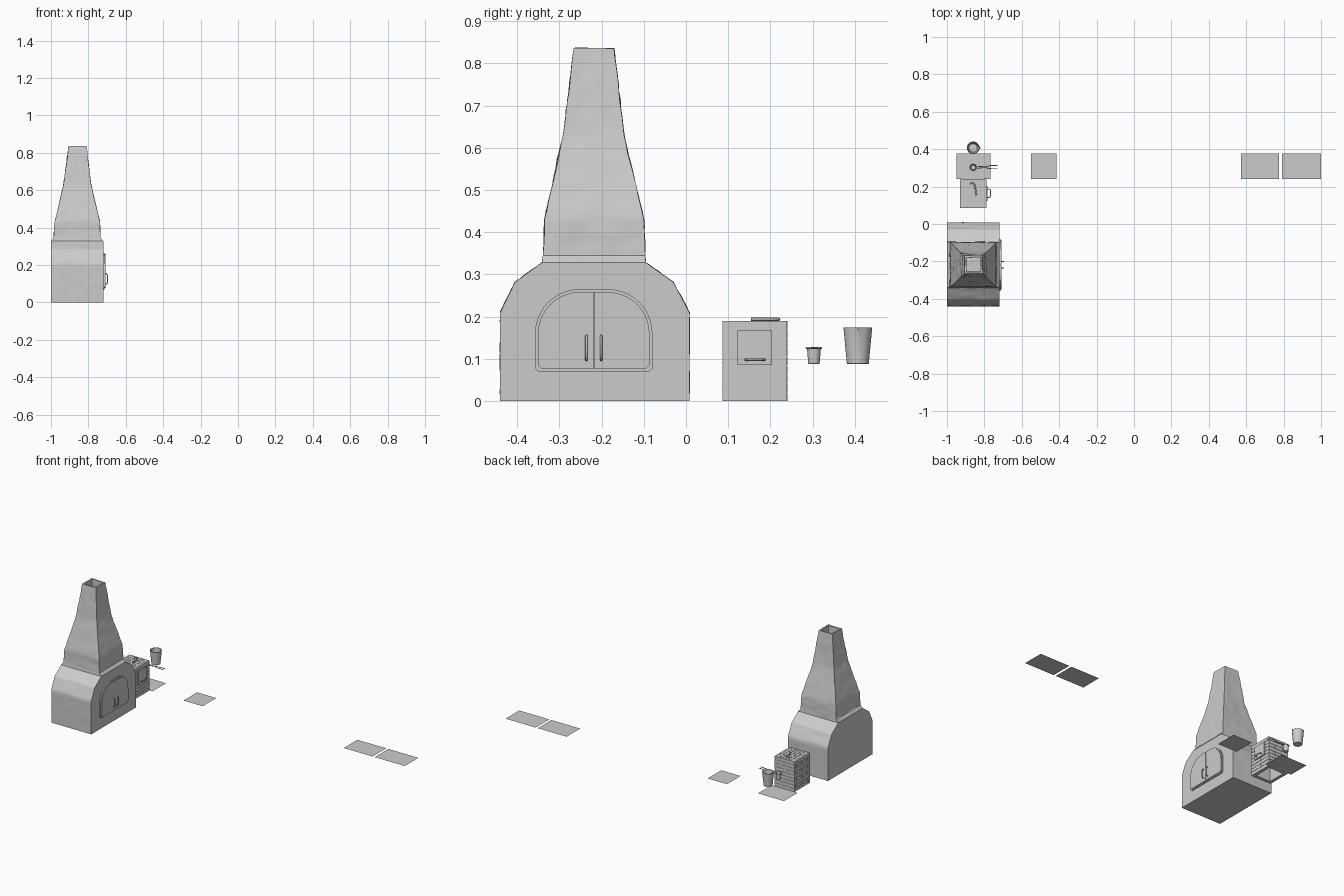
import bpy, bmesh, math
from mathutils import Vector, noise

if "Cube" in bpy.data.objects:
    bpy.data.objects.remove(bpy.data.objects["Cube"])


def finish(name, bm, smooth=None):
    bmesh.ops.recalc_face_normals(bm, faces=bm.faces)
    me = bpy.data.meshes.new(name)
    bm.to_mesh(me)
    bm.free()
    ob = bpy.data.objects.new(name, me)
    bpy.context.collection.objects.link(ob)
    if smooth:
        bpy.ops.object.select_all(action='DESELECT')
        ob.select_set(True)
        bpy.context.view_layer.objects.active = ob
        bpy.ops.object.shade_smooth_by_angle(angle=math.radians(smooth))
    return ob


def loft(bm, rings, cap_start=True, cap_end=True):
    loops = [[bm.verts.new(p) for p in r] for r in rings]
    n = len(loops[0])
    for a, b in zip(loops, loops[1:]):
        for i in range(n):
            bm.faces.new((a[i], a[(i + 1) % n], b[(i + 1) % n], b[i]))
    if cap_start:
        bm.faces.new(loops[0])
    if cap_end:
        bm.faces.new(loops[-1])
    return loops


def rect(x0, x1, y0, y1, z):
    return [(x0, y0, z), (x1, y0, z), (x1, y1, z), (x0, y1, z)]


def box(bm, x0, x1, y0, y1, z0, z1):
    loft(bm, [rect(x0, x1, y0, y1, z0), rect(x0, x1, y0, y1, z1)])


def tube(name, paths, radius, cyclic=()):
    cu = bpy.data.curves.new(name, 'CURVE')
    cu.dimensions = '3D'
    cu.bevel_depth, cu.bevel_resolution, cu.use_fill_caps = radius, 2, True
    for k, pts in enumerate(paths):
        s = cu.splines.new('POLY')
        s.points.add(len(pts) - 1)
        for p, c in zip(s.points, pts):
            p.co = (*c, 1)
        s.use_cyclic_u = k in cyclic
    ob = bpy.data.objects.new(name, cu)
    bpy.context.collection.objects.link(ob)
    return ob


# Plastered furnace: body, shoulders, tapering chimney and hollow flue
bm = bmesh.new()
loft(bm, [rect(*r) for r in (
    (-1, -.72, -.44, .008, 0), (-1, -.72, -.44, .008, .21),
    (-1, -.72, -.405, -.03, .282), (-1, -.72, -.341, -.095, .328),
    (-.985, -.735, -.338, -.096, .345), (-.98, -.738, -.335, -.1, .43),
    (-.933, -.785, -.291, -.147, .63), (-.906, -.81, -.265, -.17, .836),
    (-.897, -.819, -.256, -.179, .836), (-.897, -.819, -.256, -.179, .70))])
bmesh.ops.subdivide_edges(bm, edges=[e for e in bm.edges if e.calc_length() > .05],
                          cuts=9, use_grid_fill=True)
bm.normal_update()
for v in bm.verts:
    if v.co.z > .02 and v.co.x < -.7205 and v.co.x > -.9995:
        v.co += v.normal * .003 * noise.noise(v.co * 28)
finish('furnace_body', bm, 35)


# Arched double door on the +x side
CY = -.2185


def half_arch(side, d, gap):
    w, r, top, low = .139 - d, .105 - d, .265 - d, .07 + d
    pts = [(gap, low), (w - .008, low), (w, low + .008)]
    for i in range(11):
        t = math.pi / 2 * i / 10
        pts.append((w - r + r * math.cos(t), top - r + r * math.sin(t)))
    pts.append((gap, top))
    return [(CY + side * y, z) for y, z in pts]


def extrude_x(name, profile, x0, x1, smooth=None):
    b = bmesh.new()
    loft(b, [[(x, y, z) for y, z in profile] for x in (x0, x1)])
    return finish(name, b, smooth)


extrude_x('door_frame', half_arch(1, 0, 0) + half_arch(-1, 0, 0)[::-1], -.724, -.713, 35)
for side, label in ((-1, 'left'), (1, 'right')):
    extrude_x('door_leaf_' + label, half_arch(side, .007, .001), -.72, -.709, 35)
    y = CY + side * .0175
    tube('door_handle_' + label, [[(-.712, y, .097), (-.702, y, .099), (-.697, y, .108),
         (-.697, y, .143), (-.702, y, .153), (-.712, y, .155)]], .003)

# Brick oven: open-bottomed core clad in staggered bricks
X0, X1, Y0, Y1, H = -.929, -.788, .086, .24, .19
bm = bmesh.new()
e = .002
loft(bm, [rect(X0 + .02, X1 - .02, Y0 + .02, Y1 - .02, z) for z in (.17, 0)]
     + [rect(X0 + e, X1 - e, Y0 + e, Y1 - e, z) for z in (0, H - e)])
finish('oven_core', bm)


def spans(a, b, width, offset):
    cuts = [a] + [a + offset + width * i for i in range(20)
                  if a + .008 < a + offset + width * i < b - .008] + [b]
    return zip(cuts, cuts[1:])


bm = bmesh.new()
g, rows, t = .0008, 9, .012
h = H / rows
for i in range(rows):
    z0, z1 = i * h + (g if i else 0), (i + 1) * h - (g if i < rows - 1 else 0)
    off = .0275 * (i % 2)
    for a, b in spans(Y0, Y1, .055, off):
        for x in (X0, X1 - t):
            box(bm, x, x + t, a + g, b - g, z0, z1)
    for a, b in spans(X0 + t, X1 - t, .055, .0275 - off):
        for y in (Y0, Y1 - t):
            box(bm, a + g, b - g, y, y + t, z0, z1)
for i, (a, b) in enumerate(spans(X0 + t, X1 - t, .0195, 0)):
    for c, d in spans(Y0 + t, Y1 - t, .05, .025 * (i % 2)):
        box(bm, a + g, b - g, c + g, d - g, H - .01, H)
finish('oven_bricks', bm)

# Oven door, its handle and the poker lying on top
bm = bmesh.new()
box(bm, -.792, -.782, .122, .204, .085, .167)
finish('oven_door', bm)
tube('oven_handle', [[(-.783, .141, .098), (-.77, .143, .098), (-.767, .15, .098),
     (-.767, .178, .098), (-.77, .185, .098), (-.783, .187, .098)]], .0025)
tube('poker', [[(-.875, .214, .194), (-.868, .22, .194), (-.858, .219, .194),
     (-.851, .205, .194), (-.843, .154, .194)]], .0038)


# Crucibles: hollow tapered cups
def cup(name, cx, cy, z0, z1, r0, r1, wall, spout=0):
    b = bmesh.new()
    n = 32

    def ring(r, z, push=0):
        pts = []
        for i in range(n):
            a = 2 * math.pi * i / n
            rr = r + (push * max(0, math.cos(a)) ** 60)
            pts.append((cx + rr * math.cos(a), cy + rr * math.sin(a), z))
        return pts
    zm = z0 + (z1 - z0) * .75
    rm = r0 + (r1 - r0) * .75
    loft(b, [ring(r0 - .001, z0), ring(r0, z0 + .001), ring(rm, zm), ring(r1, z1, spout),
             ring(r1 - wall, z1, spout), ring(rm - wall, zm), ring(r0 - wall, z0 + wall)])
    finish(name, b, 35)


cup('large_crucible', -.86, .407, .088, .174, .026, .034, .004, .007)
cup('small_crucible', -.86, .303, .088, .126, .0135, .0165, .002)

# Tongs gripping the small crucible
jaw = [(-.86 + .0175 * math.cos(2 * math.pi * i / 24),
        .303 + .0175 * math.sin(2 * math.pi * i / 24), .126) for i in range(24)]
arms = [[(-.844, .303 + s * .006, .126), (-.81, .304 + s * .003, .126),
         (-.795, .304 - s * .002, .126), (-.77, .304 - s * .008, .126),
         (-.73, .304 - s * .009, .126)] for s in (-1, 1)]
tube('tongs', [jaw] + arms, .0022, cyclic=(0,))

# Flat floor sheets
for i, (a, b) in enumerate(((-.95, -.767), (-.55, -.415), (.573, .775), (.79, 1.0))):
    bm = bmesh.new()
    bm.faces.new([bm.verts.new(p) for p in rect(a, b, .24, .376, 0)])
    finish('floor_sheet_%d' % (i + 1), bm)
